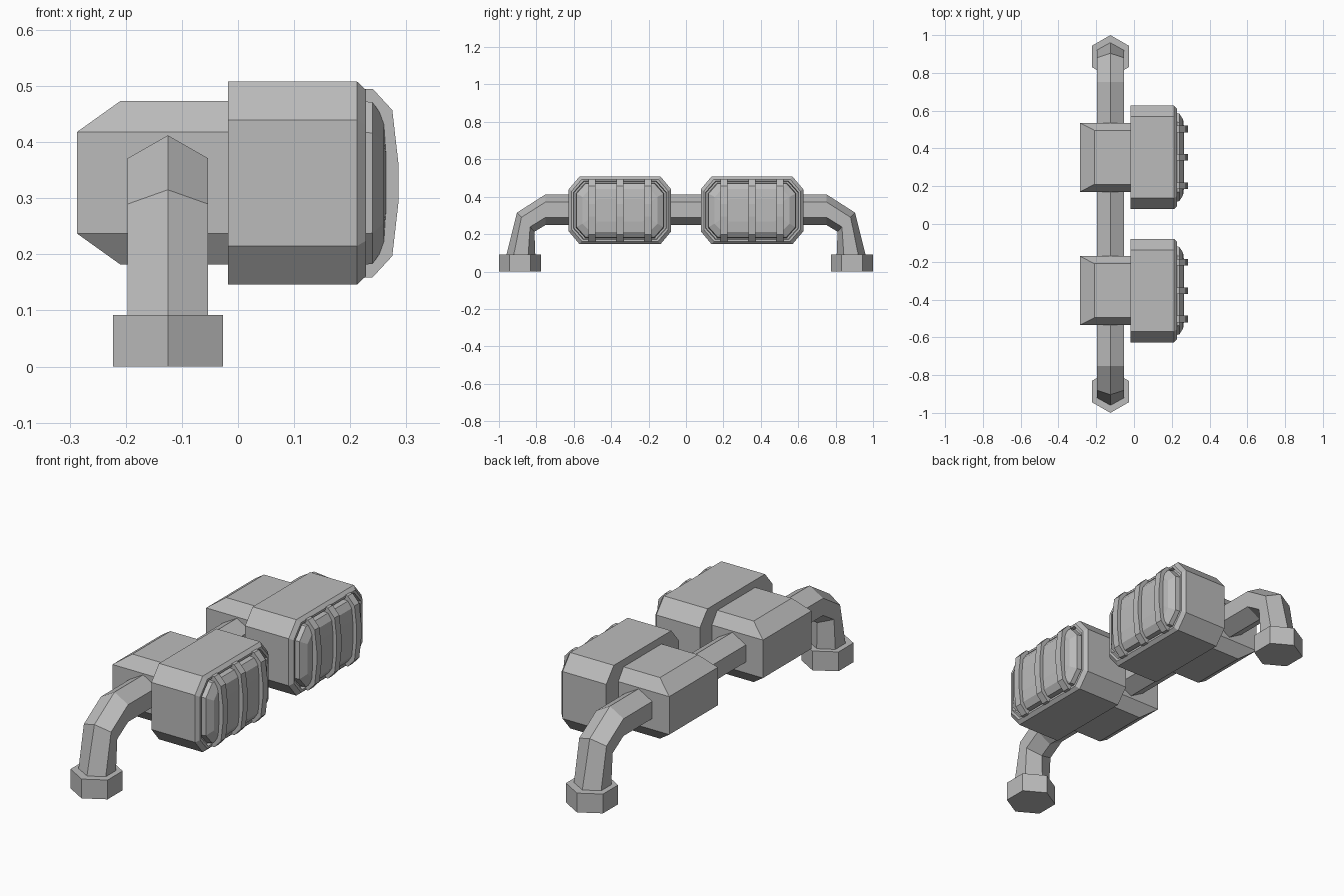
import bpy
import bmesh
from mathutils import Vector
from math import sin, cos, pi

if "Cube" in bpy.data.objects:
    bpy.data.objects.remove(bpy.data.objects["Cube"], do_unlink=True)

grey = bpy.data.materials.new("plain grey")
grey.use_nodes = True
GREY = (0.5, 0.5, 0.5, 1)
grey.diffuse_color = GREY
grey.node_tree.nodes["Principled BSDF"].inputs["Base Color"].default_value = GREY

PIPE_X = -0.125
LAMP_Z = 0.327
LAMP_Y = 0.353


def loft(name, rings):
    """Skin a closed flat-shaded solid through rings of equal point count."""
    bm = bmesh.new()
    loops = [[bm.verts.new(p) for p in ring] for ring in rings]
    n = len(loops[0])
    for a, b in zip(loops, loops[1:]):
        for i in range(n):
            j = (i + 1) % n
            bm.faces.new((a[i], a[j], b[j], b[i]))
    bm.faces.new(loops[0])
    bm.faces.new(loops[-1])
    bmesh.ops.recalc_face_normals(bm, faces=bm.faces)
    mesh = bpy.data.meshes.new(name)
    bm.to_mesh(mesh)
    bm.free()
    mesh.materials.append(grey)
    obj = bpy.data.objects.new(name, mesh)
    bpy.context.collection.objects.link(obj)
    return obj


def hexagon(centre, u, v):
    """Hexagon with points along u and flats along v."""
    return [centre + u * cos(k * pi / 3) + v * sin(k * pi / 3) for k in range(6)]


def octagon(x, y, hy, hz):
    """Rectangle in the yz plane with cut corners."""
    a, b = hy * 0.79, hz * 0.62
    quarter = [(hy, b), (a, hz), (-a, hz), (-hy, b)]
    pts = quarter + [(-p, -q) for p, q in quarter]
    return [Vector((x, y + p, LAMP_Z + q)) for p, q in pts]


def rectangle(z, x0, x1, y, hy):
    return [Vector(p) for p in ((x0, y - hy, z), (x1, y - hy, z),
                                (x1, y + hy, z), (x0, y + hy, z))]


# Bent hexagonal pipe: centre and point direction of each ring
half = [((0.885, 0.07), (0.08, 0)),
        ((0.857, 0.264), (0.0465, 0.051)),
        ((0.752, 0.33), (0, 0.082))]
path = [((-y, z), (-uy, uz)) for (y, z), (uy, uz) in half] + half[::-1]
loft("pipe", [hexagon(Vector((PIPE_X, y, z)), Vector((0, uy, uz)),
                      Vector((0.083, 0, 0)))
              for (y, z), (uy, uz) in path])

for side, label in ((-1, "front"), (1, "back")):
    y = side * LAMP_Y

    # Hexagonal foot
    loft(label + "_foot", [hexagon(Vector((PIPE_X, side * 0.887, z)),
                                   Vector((0, 0.113, 0)), Vector((0.113, 0, 0)))
                           for z in (0, 0.092)])

    # Clamp box with sloped upper and lower edges
    loft(label + "_clamp_box", [rectangle(z, x, -0.015, y, hy) for z, x, hy in (
        (0.182, -0.21, 0.143), (0.237, -0.287, 0.183),
        (0.418, -0.287, 0.183), (0.473, -0.21, 0.143))])

    # Lamp housing with a bevelled rim and a recessed front
    loft(label + "_lamp_housing", [octagon(x, y, hy, hz) for x, hy, hz in (
        (-0.018, 0.274, 0.181), (0.212, 0.274, 0.181), (0.228, 0.258, 0.166),
        (0.228, 0.248, 0.156), (0.212, 0.245, 0.153))])

    # Domed lens
    loft(label + "_lens", [octagon(x, y, hy, hz) for x, hy, hz in (
        (0.21, 0.236, 0.147), (0.24, 0.232, 0.144),
        (0.26, 0.2, 0.115), (0.266, 0.15, 0.06))])

    # Guard ribs over the lens
    arch = [(0.215, 0.168), (0.24, 0.168), (0.275, 0.13), (0.286, 0.034)]
    profile = arch + [(x, -z) for x, z in arch[::-1]]
    for k in (-1, 0, 1):
        loft(f"{label}_guard_rib_{k + 2}",
             [[Vector((x, y + k * 0.15 + w, LAMP_Z + z)) for x, z in profile]
              for w in (-0.018, 0.018)])
